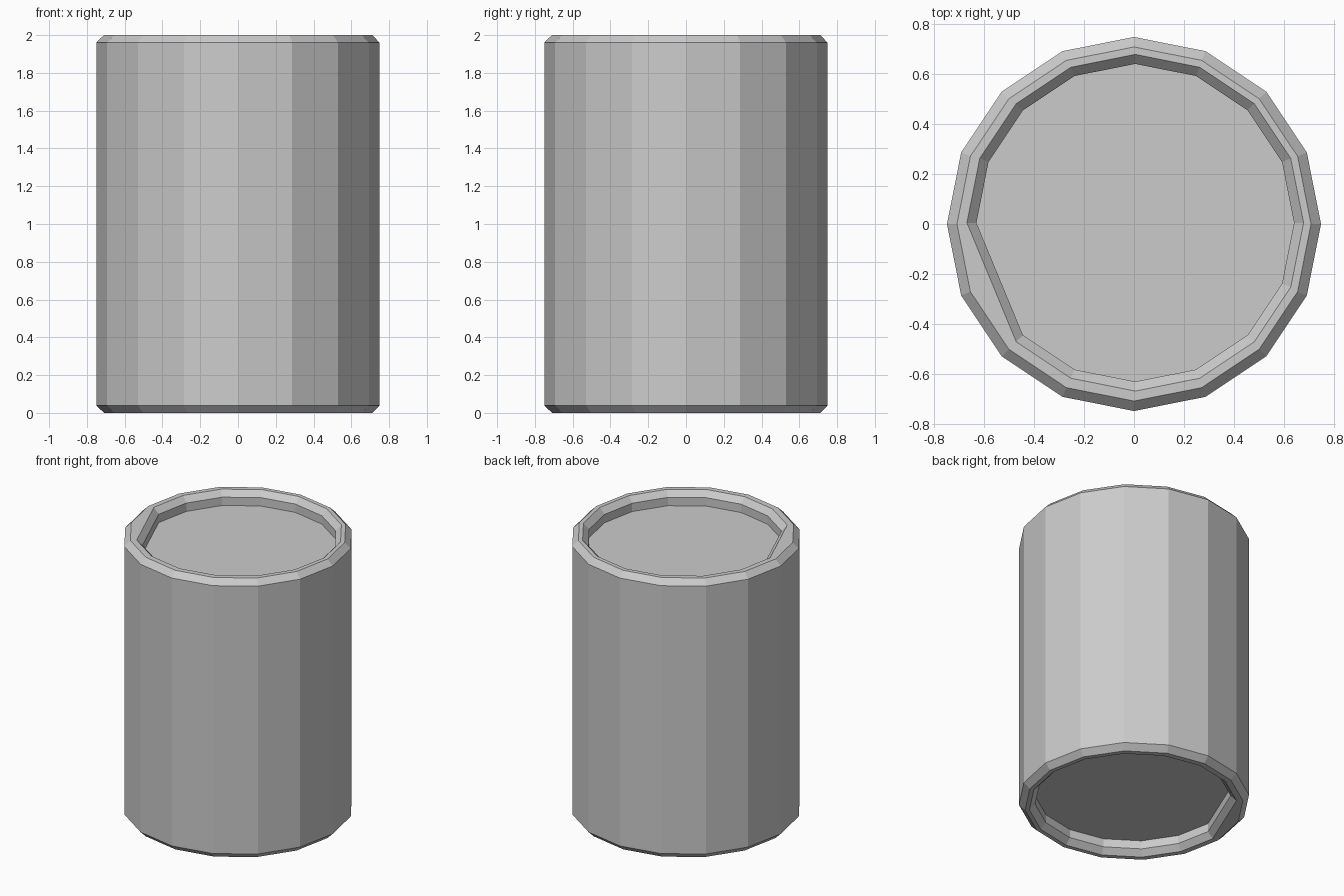
import bpy, bmesh
from math import cos, sin, pi

if "Cube" in bpy.data.objects:
    bpy.data.objects.remove(bpy.data.objects["Cube"])

SIDES = 16
H = 2.0


def ring(bm, r, z, flat=None, off=(0, 0)):
    """Ring of points; index 'flat' is straightened between its neighbours."""
    pts = [(off[0] + r * cos(2 * pi * i / SIDES),
            off[1] + r * sin(2 * pi * i / SIDES)) for i in range(SIDES)]
    if flat is not None:
        a, b = pts[flat - 1], pts[flat + 1]
        pts[flat] = ((a[0] + b[0]) / 2, (a[1] + b[1]) / 2)
    return [bm.verts.new((x, y, z)) for x, y in pts]


bm = bmesh.new()
low = dict(flat=7, off=(0.005, -0.005))    # underside recess is flipped over x
high = dict(flat=9, off=(0.005, 0.005))

# Underside recess, rim, wall, top rim, top recess
rings = [
    ring(bm, 0.637, 0.10, **low),
    ring(bm, 0.637, 0.04, **low),
    ring(bm, 0.675, 0.0, **low),
    ring(bm, 0.71, 0.0),
    ring(bm, 0.75, 0.04),
    ring(bm, 0.75, H - 0.04),
    ring(bm, 0.71, H),
    ring(bm, 0.675, H, **high),
    ring(bm, 0.637, H - 0.04, **high),
    ring(bm, 0.637, H - 0.10, **high),
]
for a, b in zip(rings, rings[1:]):
    for i in range(SIDES):
        j = (i + 1) % SIDES
        bm.faces.new((a[i], a[j], b[j], b[i]))

# Recessed end discs
bm.faces.new(rings[0][::-1])
bm.faces.new(rings[-1])
bmesh.ops.recalc_face_normals(bm, faces=bm.faces)

mesh = bpy.data.meshes.new("can_body")
bm.to_mesh(mesh)
bm.free()
bpy.context.collection.objects.link(bpy.data.objects.new("can_body", mesh))
